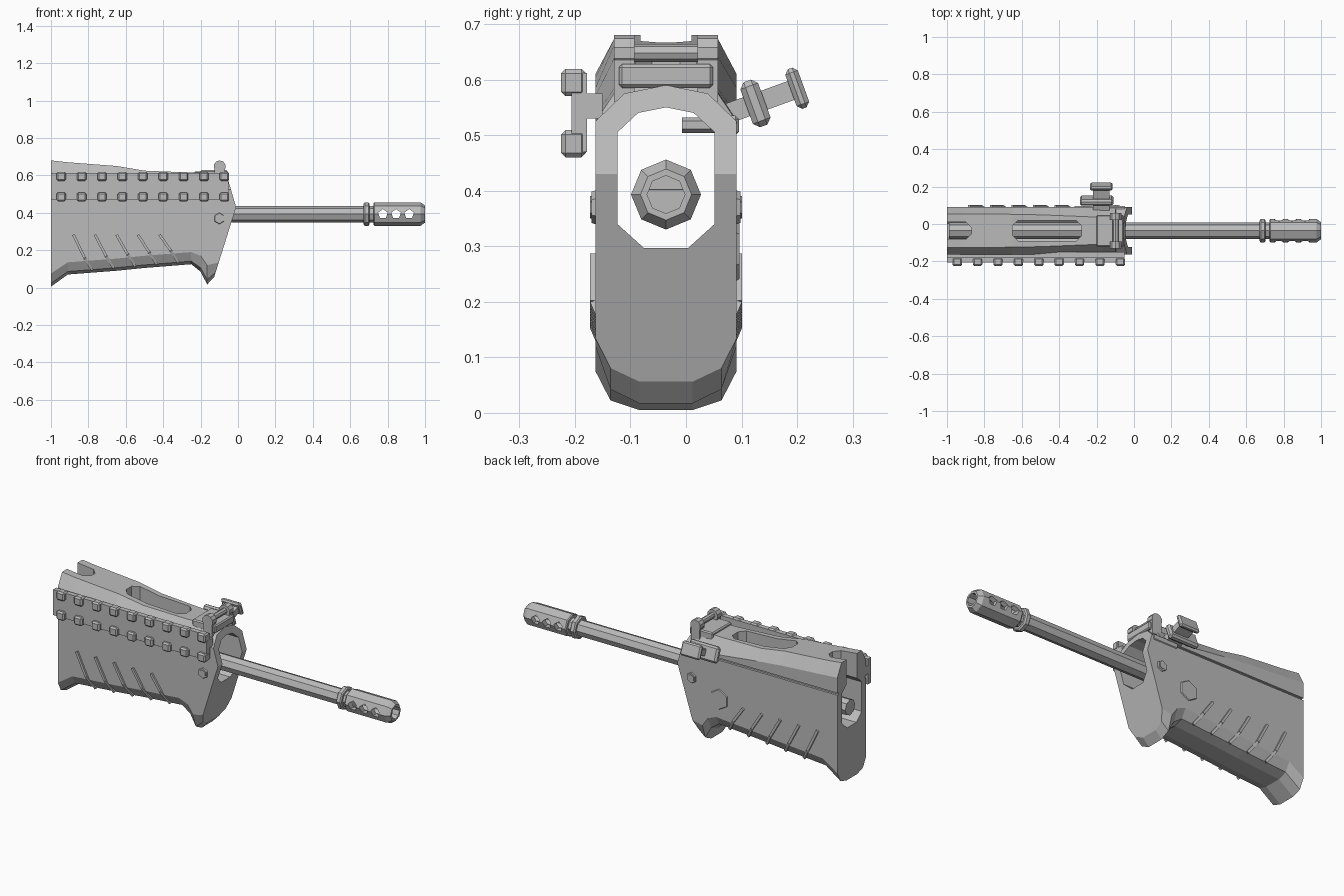
import bpy, bmesh, math
from mathutils import Vector, Matrix

old = bpy.data.objects.get("Cube")
if old:
    bpy.data.objects.remove(old, do_unlink=True)

GREY = (0.5, 0.5, 0.5, 1)
mat = bpy.data.materials.new("mid grey")
mat.use_nodes = True
mat.diffuse_color = GREY
mat.node_tree.nodes["Principled BSDF"].inputs["Base Color"].default_value = GREY
CY, CZ = -0.036, 0.393          # barrel axis


def finish(name, bm):
    bmesh.ops.recalc_face_normals(bm, faces=bm.faces)
    me = bpy.data.meshes.new(name)
    bm.to_mesh(me)
    bm.free()
    me.materials.append(mat)
    ob = bpy.data.objects.new(name, me)
    bpy.context.collection.objects.link(ob)
    return ob


def loft(name, rings, cuts=()):
    """Skin closed rings, cap both ends, then trim with planes."""
    bm = bmesh.new()
    rows = [[bm.verts.new(p) for p in ring] for ring in rings]
    n = len(rows[0])
    for a, b in zip(rows, rows[1:]):
        for i in range(n):
            j = (i + 1) % n
            bm.faces.new((a[i], a[j], b[j], b[i]))
    bm.faces.new(rows[0])
    bm.faces.new(rows[-1])
    for co, no in cuts:
        geom = bm.verts[:] + bm.edges[:] + bm.faces[:]
        bmesh.ops.bisect_plane(bm, geom=geom, plane_co=co, plane_no=no, clear_outer=True)
        bmesh.ops.holes_fill(bm, edges=[e for e in bm.edges if e.is_boundary], sides=0)
    return finish(name, bm)


def box(name, x, y, z, bevel=0, frame=None):
    """Box from three (min, max) ranges."""
    bm = bmesh.new()
    bmesh.ops.create_cube(bm, size=1)
    for v in bm.verts:
        v.co = [(r[0] + r[1]) / 2 + c * (r[1] - r[0]) for c, r in zip(v.co, (x, y, z))]
    if bevel:
        bmesh.ops.bevel(bm, geom=bm.edges[:], offset=bevel, segments=1, affect='EDGES')
    if frame:
        bm.transform(frame)
    return finish(name, bm)


def lathe(name, profile, sides=8):
    """Revolve (x, r) points about the barrel axis."""
    def ring(x, r):
        return [(x, CY + r * math.sin(math.tau * i / sides),
                 CZ + r * math.cos(math.tau * i / sides)) for i in range(sides)]
    return loft(name, [ring(x, r) for x, r in profile])


def rod_y(name, x, z, y, r, sides, r2=None):
    """Prism running along y."""
    def ring(yy, rr):
        return [(x + rr * math.sin(math.tau * i / sides), yy,
                 z + rr * math.cos(math.tau * i / sides)) for i in range(sides)]
    return loft(name, [ring(y[0], r), ring(y[1], r2 or r)])


def bar(name, p, q, width, depth):
    """Thin bar between two points, depth measured along y."""
    p, q = Vector(p), Vector(q)
    d = (q - p).normalized()
    side = d.cross(Vector((0, 1, 0))).normalized() * width / 2
    out = side.cross(d).normalized() * depth / 2
    return loft(name, [[c + side + out, c - side + out, c - side - out, c + side - out]
                       for c in (p, q)])


def carve(ob, cutter):
    mod = ob.modifiers.new("cut", 'BOOLEAN')
    mod.operation, mod.solver, mod.object = 'DIFFERENCE', 'EXACT', cutter
    bpy.context.view_layer.objects.active = ob
    bpy.ops.object.modifier_apply(modifier=mod.name)
    bpy.data.objects.remove(cutter, do_unlink=True)


def mirrored(x, half):
    """Full ring from bottom to top half section; last point is on the centre."""
    return [(x, CY + y, z) for y, z in half] + [(x, CY - y, z) for y, z in half[-2::-1]]


# Handguard shell: x, bottom, chamfer line, shoulder, roof half width, roof, ridge
W = 0.127
stations = [
    (-1.0, 0.005, 0.075, 0.61, 0.09, 0.68, 0.68),
    (-0.91, 0.07, 0.135, 0.603, 0.09, 0.67, 0.67),
    (-0.65, 0.09, 0.155, 0.585, 0.088, 0.65, 0.65),
    (-0.5, 0.105, 0.17, 0.57, 0.085, 0.625, 0.625),
    (-0.25, 0.125, 0.19, 0.54, 0.075, 0.615, 0.615),
    (-0.2, 0.085, 0.17, 0.535, 0.072, 0.615, 0.615),
    (-0.165, 0.017, 0.12, 0.53, 0.07, 0.612, 0.612),
    (-0.1, 0.085, 0.135, 0.525, 0.07, 0.61, 0.61),
    (-0.095, 0.09, 0.136, 0.525, 0.075, 0.575, 0.59),
    (0.0, 0.19, 0.2, 0.525, 0.075, 0.575, 0.59),
]
rings = [mirrored(x, [(0.048, zb), (0.1, zb + 0.25 * (zc - zb)), (W, zc),
                      (W, zs), (w, zt), (0, zr)])
         for x, zb, zc, zs, w, zt, zr in stations]
shell = loft("handguard", rings, [
    ((-0.01, 0, 0.43), Vector((0.35, 0, -0.11))),
    ((-0.01, 0, 0.43), Vector((0.17, 0, 0.05)))])

# Barrel tunnel
tunnel = [(0.04, 0.297), (0.0875, 0.34), (0.0875, 0.505), (0.05, 0.54), (0, 0.55)]
carve(shell, loft("tunnel_cutter", [mirrored(x, tunnel) for x in (-1.2, 0.2)]))


# Roof slots with clipped corners
def slot(x0, x1, h):
    c = 0.03
    plan = [(x0, h - c), (x0 + c, h), (x1 - c, h), (x1, h - c),
            (x1, c - h), (x1 - c, -h), (x0 + c, -h), (x0, c - h)]
    carve(shell, loft("slot_cutter", [[(x, CY + y, z) for x, y in plan] for z in (0.5, 0.8)]))


slot(-0.65, -0.28, 0.055)
slot(-1.2, -0.87, 0.046)

# Seam between the lid and the side walls
for s in (-1, 1):
    y = sorted((CY + s * 0.115, CY + s * 0.14))
    carve(shell, box("seam_cutter", (-1.1, -0.2), y, (0.512, 0.524)))

# Barrel, collar and muzzle
lathe("barrel", [(-0.99, 0.044), (0.74, 0.044)])
lathe("collar", [(0.672, 0.055), (0.678, 0.063), (0.697, 0.063), (0.703, 0.055)])
muzzle = lathe("muzzle", [(0.725, 0.058), (0.73, 0.063), (0.975, 0.063), (1.0, 0.046),
                          (1.0, 0.034), (0.75, 0.034)])
for x in (0.775, 0.845, 0.915):
    carve(muzzle, rod_y("vent_cutter", x, CZ, (CY - 0.2, CY + 0.2), 0.027, 5))

# Slanted grip ribs on both sides, folding under the chamfer
for i in range(5):
    x = -0.88 + i * 0.115
    zb = 0.083 + i * 0.01
    for s in (-1, 1):
        top = (x, CY + s * 0.129, 0.283)
        fold = (x + 0.06, CY + s * 0.129, zb + 0.075)
        low = (x + 0.1, CY + s * 0.102, zb + 0.012)
        bar("grip_rib", top, fold, 0.014, 0.016)
        bar("grip_rib_lower", fold, low, 0.014, 0.016)

# Hex bolts and the large boss on the back
for s in (-1, 1):
    rod_y("bolt", -0.1, 0.37, (CY + s * 0.12, CY + s * 0.134), 0.033, 6, 0.028)
    rod_y("bolt_head", -0.1, 0.37, (CY + s * 0.13, CY + s * 0.137), 0.02, 6)
rod_y("hex_boss", -0.27, 0.295, (CY + 0.12, CY + 0.132), 0.062, 6, 0.054)

# Accessory rail with two rows of teeth
box("rail_mount", (-1, -0.05), (-0.18, -0.15), (0.53, 0.575))
box("rail_base", (-1, -0.05), (-0.206, -0.178), (0.47, 0.612))
for i in range(9):
    x = -0.945 + i * 0.109
    for z in (0.46, 0.57):
        box("rail_tooth", (x - 0.025, x + 0.025), (-0.225, -0.18), (z, z + 0.049), 0.008)

# Folding front sight
box("sight_base", (-0.2, -0.055), (CY - 0.085, CY + 0.085), (0.585, 0.628), 0.006)
for s in (-1, 1):
    y = (CY + s * 0.057, CY + s * 0.094)
    box("sight_post", (-0.125, -0.07), sorted(y), (0.56, 0.65))
    rod_y("sight_knuckle", -0.098, 0.648, y, 0.032, 10)
rod_y("sight_pin", -0.098, 0.648, (CY - 0.08, CY + 0.08), 0.016, 8)

# Side bracket and tilted latch on the back
box("side_bracket", (-0.2, -0.045), (0.06, 0.095), (0.5, 0.535), 0.006)
tilt = Matrix.Translation((0, 0.125, 0.557)) @ Matrix.Rotation(math.radians(20), 4, 'X')
box("latch_stem", (-0.22, -0.13), (-0.07, 0.08), (-0.018, 0.018), 0, tilt)
box("latch_flange", (-0.29, -0.11), (-0.017, 0.017), (-0.043, 0.043), 0.01, tilt)
box("latch_cap", (-0.235, -0.115), (0.068, 0.092), (-0.038, 0.038), 0.008, tilt)
rod_y("latch_peg", -0.17, 0.518, (-0.007, 0.09), 0.014, 6)
